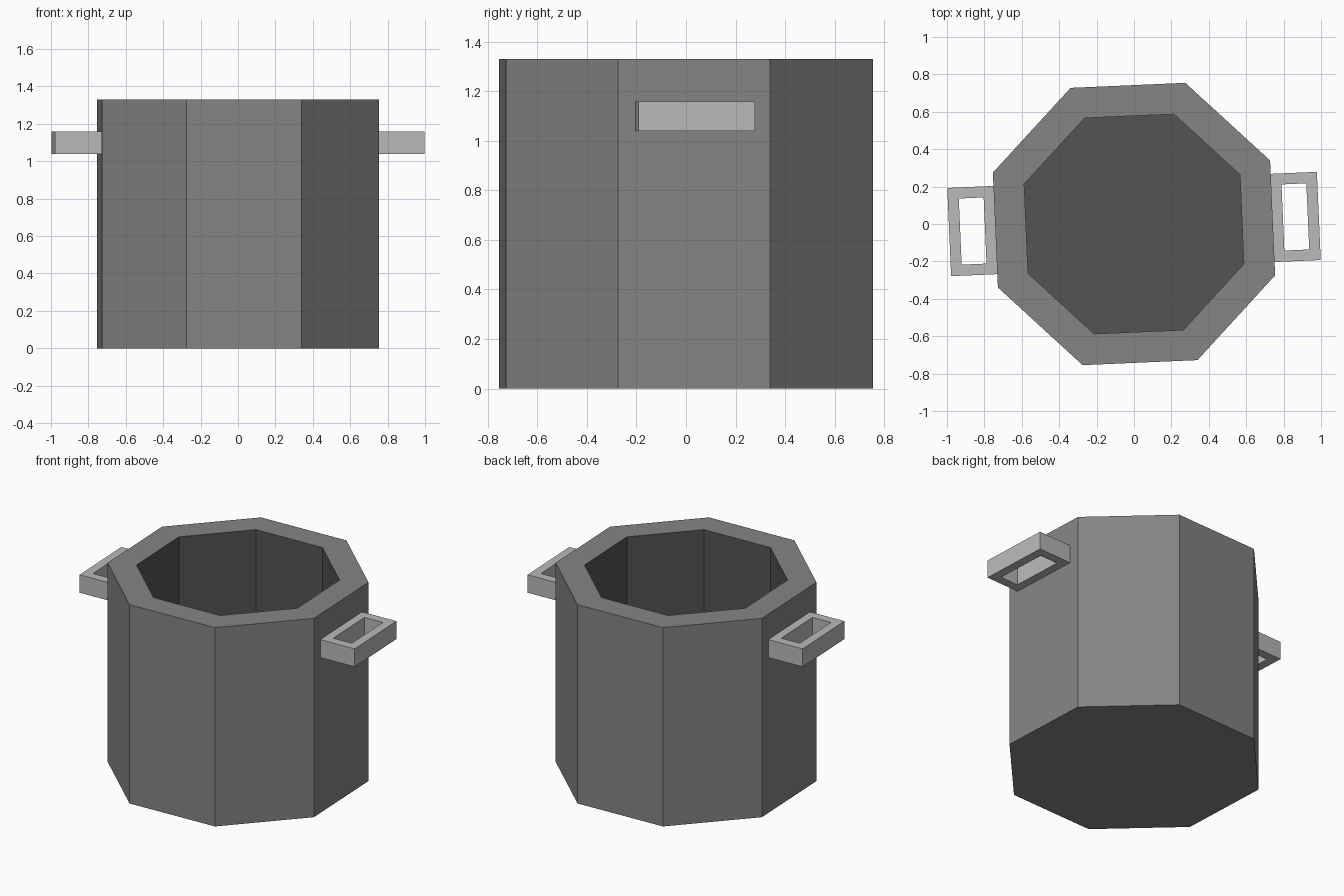
import bpy, bmesh
from math import cos, sin, radians

if "Cube" in bpy.data.objects:
    bpy.data.objects.remove(bpy.data.objects["Cube"])

TURN = radians(2.5)      # whole pot is slightly twisted about z
SIDES = 8


def material(name, v):
    m = bpy.data.materials.new(name)
    m.diffuse_color = (v, v, v, 1)
    m.use_nodes = True
    m.node_tree.nodes["Principled BSDF"].inputs["Base Color"].default_value = m.diffuse_color
    return m


outer = material("mid grey", 0.235)
inner = material("dark grey", 0.088)
light = material("light grey", 0.49)


def make_object(name, bm, mats):
    me = bpy.data.meshes.new(name)
    bm.to_mesh(me)
    bm.free()
    for m in mats:
        me.materials.append(m)
    ob = bpy.data.objects.new(name, me)
    bpy.context.collection.objects.link(ob)
    return ob


def bridge(bm, a, b, mat=0):
    n = len(a)
    for i in range(n):
        j = (i + 1) % n
        bm.faces.new((a[i], a[j], b[j], b[i])).material_index = mat


# Pot body: octagonal outside, rim, dark hollow inside
bm = bmesh.new()
rings = []
for r, z in ((0.803, 0), (0.803, 1.33), (0.625, 1.33), (0.625, 0.15)):
    rings.append([bm.verts.new((r * cos(TURN + radians(22.5 + 45 * i)),
                                r * sin(TURN + radians(22.5 + 45 * i)), z))
                  for i in range(SIDES)])
for k, mat in enumerate((0, 0, 1)):
    bridge(bm, rings[k], rings[k + 1], mat)
bm.faces.new(rings[0][::-1])
bm.faces.new(rings[3]).material_index = 1
make_object("pot_body", bm, (outer, inner))


# Handles: rectangular frames on opposite sides
def handle(name, angle):
    bm = bmesh.new()

    def loop(x0, x1, y, z):
        return [bm.verts.new((x * cos(angle) - v * sin(angle),
                              x * sin(angle) + v * cos(angle), z))
                for x, v in ((x0, -y), (x1, -y), (x1, y), (x0, y))]

    out_low = loop(0.735, 0.989, 0.236, 1.04)
    out_top = loop(0.735, 0.989, 0.236, 1.16)
    in_top = loop(0.797, 0.930, 0.177, 1.16)
    in_low = loop(0.797, 0.930, 0.177, 1.04)
    cycle = (out_low, out_top, in_top, in_low)
    for k in range(4):
        bridge(bm, cycle[k], cycle[(k + 1) % 4])
    make_object(name, bm, (light,))


handle("right_handle", TURN)
handle("left_handle", TURN + radians(180))
